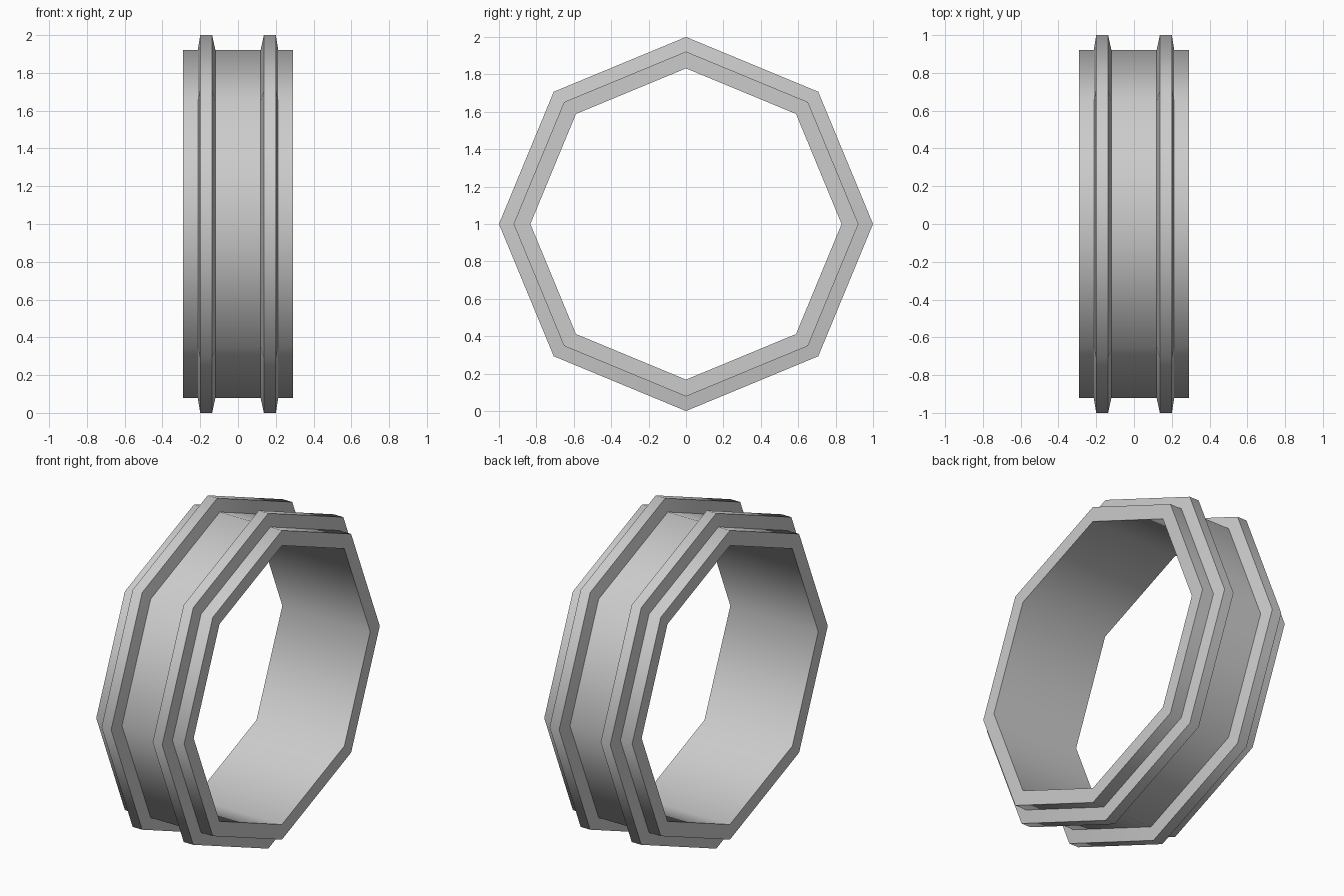
import bpy, bmesh, math

if "Cube" in bpy.data.objects:
    bpy.data.objects.remove(bpy.data.objects["Cube"])

SIDES = 8
AXIS_Z = 1.0
R_IN, R_BAND, R_RIB = 0.832, 0.922, 1.0

# Half of the outer cross-section (x, radius): band with one tapered rib
half = [(0.12, R_BAND), (0.137, R_RIB), (0.2, R_RIB), (0.213, R_BAND),
        (0.29, R_BAND), (0.29, R_IN)]
profile = [(-x, r) for x, r in reversed(half)] + half

# Sweep the closed cross-section around the x axis
bm = bmesh.new()
rings = []
for i in range(SIDES):
    a = 2 * math.pi * i / SIDES
    rings.append([bm.verts.new((x, r * math.cos(a), AXIS_Z + r * math.sin(a)))
                  for x, r in profile])
n = len(profile)
for i in range(SIDES):
    a, b = rings[i], rings[(i + 1) % SIDES]
    for j in range(n):
        k = (j + 1) % n
        bm.faces.new((a[j], a[k], b[k], b[j]))
bmesh.ops.recalc_face_normals(bm, faces=bm.faces)

mesh = bpy.data.meshes.new("ribbed_ring")
bm.to_mesh(mesh)
bm.free()
ring = bpy.data.objects.new("ribbed_ring", mesh)
bpy.context.collection.objects.link(ring)

# Smooth around the ring, sharp along the rib and rim edges
bpy.context.view_layer.objects.active = ring
ring.select_set(True)
bpy.ops.object.shade_smooth_by_angle(angle=math.radians(55))
